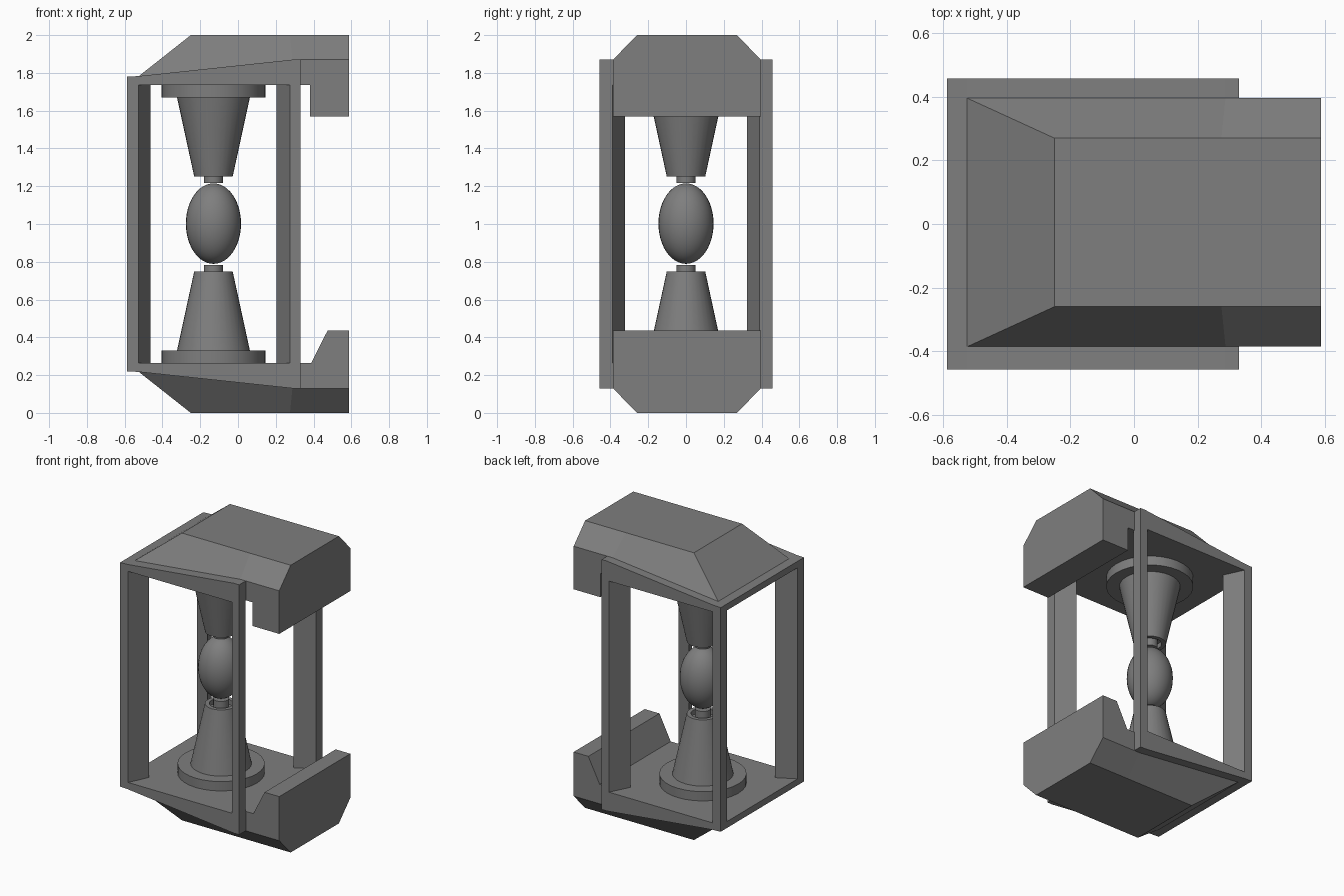
import bpy, bmesh, math
from mathutils import Vector, Matrix

if "Cube" in bpy.data.objects:
    bpy.data.objects.remove(bpy.data.objects["Cube"])

CX = -0.13                      # axis of the central column
XL, XC, XR = -0.588, 0.33, 0.588  # frame left, frame right, housing right
YF, YC = 0.458, 0.391           # frame and housing half widths
ZP = 1.735                      # underside of the upper plate

DARK = bpy.data.materials.new("dark_grey")
DARK.diffuse_color = (0.21, 0.21, 0.21, 1)
DARK.use_nodes = True
DARK.node_tree.nodes["Principled BSDF"].inputs["Base Color"].default_value = DARK.diffuse_color


def finish(name, bm, smooth=False):
    bmesh.ops.recalc_face_normals(bm, faces=bm.faces)
    me = bpy.data.meshes.new(name)
    bm.to_mesh(me)
    bm.free()
    me.materials.append(DARK)
    ob = bpy.data.objects.new(name, me)
    bpy.context.collection.objects.link(ob)
    if smooth:
        bpy.ops.object.select_all(action='DESELECT')
        ob.select_set(True)
        bpy.context.view_layer.objects.active = ob
        bpy.ops.object.shade_smooth_by_angle(angle=math.radians(30))
    return ob


def prism(name, pts, extrude):
    bm = bmesh.new()
    f = bm.faces.new([bm.verts.new(p) for p in pts])
    r = bmesh.ops.extrude_face_region(bm, geom=[f], use_keep_orig=True)
    vs = [g for g in r["geom"] if isinstance(g, bmesh.types.BMVert)]
    bmesh.ops.translate(bm, verts=vs, vec=Vector(extrude))
    return finish(name, bm)


def lathe(name, prof, steps=32):
    bm = bmesh.new()
    vs = [bm.verts.new((CX + r, 0, z)) for r, z in prof]
    es = [bm.edges.new(p) for p in zip(vs, vs[1:])]
    bmesh.ops.spin(bm, geom=vs + es, cent=(CX, 0, 0), axis=(0, 0, 1),
                   angle=math.tau, steps=steps, use_duplicate=False)
    bmesh.ops.remove_doubles(bm, verts=bm.verts, dist=1e-4)
    return finish(name, bm, smooth=True)


def housing(name, flange, zf):
    # hipped cap with an end flange, built as two mirrored sides bridged across
    wall = [(-0.525, 1.783), (0.288, 1.87), (XR, 1.87)] + flange + [(XC, ZP), (-0.525, 1.75)]
    ridge = [(-0.25, 2), (0.275, 2), (XR, 2)]
    bm = bmesh.new()
    sides = []
    for s in (1, -1):
        w = [bm.verts.new((x, 0.005 + s * YC, zf(z))) for x, z in wall]
        r = [bm.verts.new((x, 0.005 + s * 0.265, zf(z))) for x, z in ridge]
        bm.faces.new(w)
        bm.faces.new((w[0], w[1], r[1], r[0]))
        bm.faces.new((w[1], w[2], r[2], r[1]))
        sides.append([w[0]] + r + w[2:])
    a, b = sides
    for i in range(len(a)):
        bm.faces.new((a[i - 1], a[i], b[i], b[i - 1]))
    finish(name, bm)


# Plates, housings and column halves; the lower set is mirrored about z = 1
plate = [(XL, ZP), (XL, 1.78), (-0.525, 1.783), (0.288, 1.87), (XC, 1.87), (XC, ZP)]
stand = [(0, .265), (.275, .265), (.275, .33), (.193, .33), (.102, .748), (.075, .748),
         (.075, .715), (.05, .715), (.05, .783), (0, .783)]
flanges = {"upper": [(XR, 1.57), (0.382, 1.57), (0.382, ZP)],
           "lower": [(XR, 1.563), (0.475, 1.563), (0.388, ZP)]}
for side, zf in (("upper", lambda z: z), ("lower", lambda z: 2 - z)):
    prism(side + "_plate", [(x, -YF, zf(z)) for x, z in plate], (0, 2 * YF, 0))
    housing(side + "_housing", flanges[side], zf)
    lathe(side + "_electrode", [(r, zf(2 - z)) for r, z in stand])

# Four kite-section corner posts
for xn, x0, sx, w in (("left", XL, 1, 0.062), ("right", XC, -1, 0.056)):
    for yn, sy in (("front", -1), ("back", 1)):
        kite = [(0, YF), (w, YF), (0.126, 0.322), (0, 0.388)]
        prism(f"{yn}_{xn}_post", [(x0 + sx * x, sy * y, 2 - ZP) for x, y in kite],
              (0, 0, 2 * ZP - 2))

# Floating egg-shaped core
bm = bmesh.new()
bmesh.ops.create_uvsphere(bm, u_segments=32, v_segments=24, radius=1,
                          matrix=Matrix.Translation((CX, 0, 1.002))
                          @ Matrix.Diagonal((0.146, 0.146, 0.213, 1)))
finish("core", bm, smooth=True)
